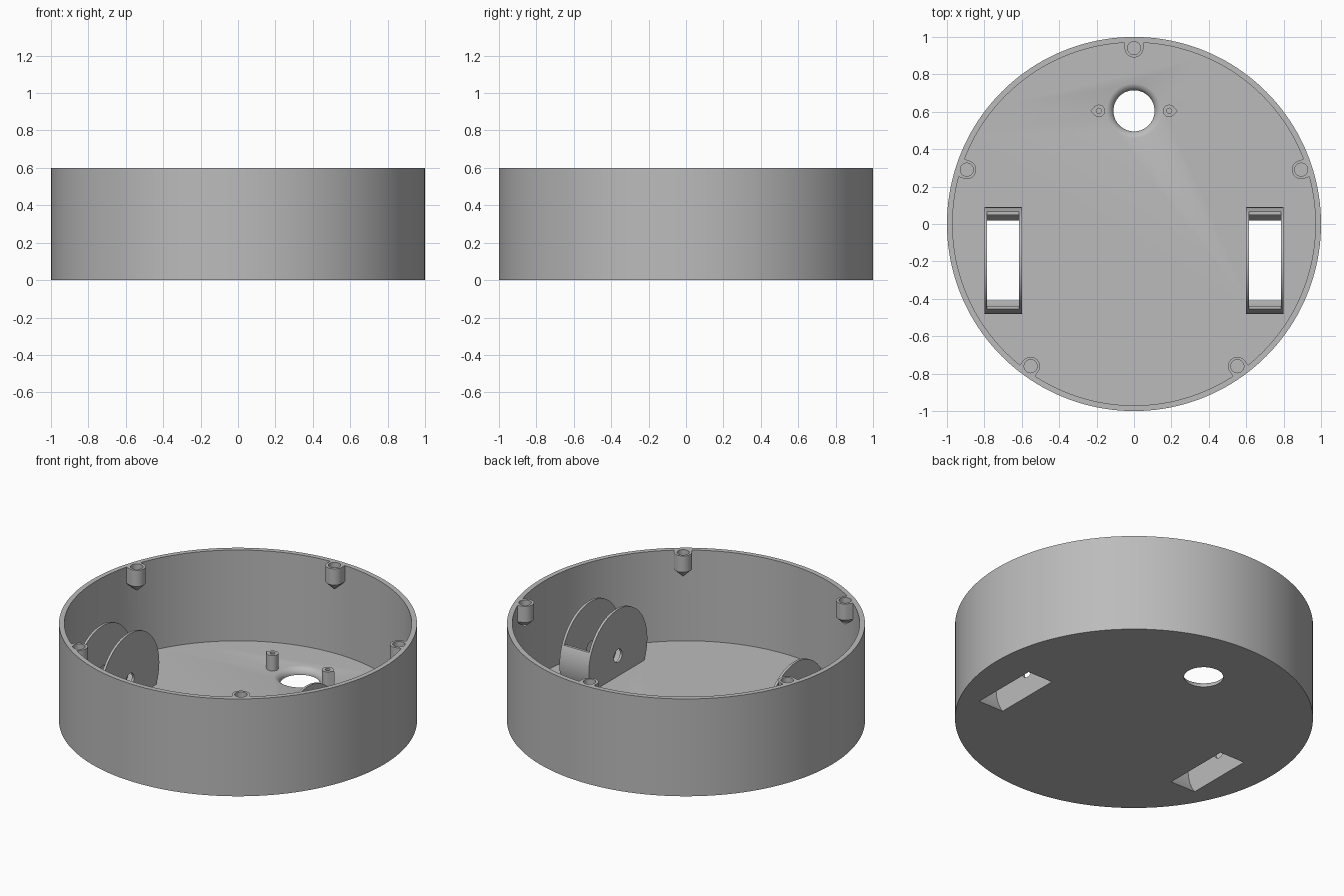
import bpy, bmesh, math
from mathutils import Matrix, Vector

if "Cube" in bpy.data.objects:
    bpy.data.objects.remove(bpy.data.objects["Cube"])

grey = bpy.data.materials.new("light_grey")
grey.diffuse_color = (0.5, 0.5, 0.5, 1)
grey.use_nodes = True
grey.node_tree.nodes["Principled BSDF"].inputs["Base Color"].default_value = grey.diffuse_color

FLOOR, TOP = 0.04, 0.6
AXLE_Y, AXLE_Z, WHEEL_R = -0.195, 0.165, 0.285


def make(name, bm):
    bmesh.ops.recalc_face_normals(bm, faces=bm.faces)
    me = bpy.data.meshes.new(name)
    bm.to_mesh(me)
    bm.free()
    me.materials.append(grey)
    ob = bpy.data.objects.new(name, me)
    bpy.context.collection.objects.link(ob)
    return ob


def prism(name, rings, apex=None):
    """Join stacked rings of points into a closed solid, optionally ending in a tip."""
    bm = bmesh.new()
    loops = [[bm.verts.new(p) for p in ring] for ring in rings]
    n = len(loops[0])
    for a, b in zip(loops, loops[1:]):
        for i in range(n):
            bm.faces.new((a[i], a[(i + 1) % n], b[(i + 1) % n], b[i]))
    bm.faces.new(loops[0])
    if apex:
        tip = bm.verts.new(apex)
        for i in range(n):
            bm.faces.new((loops[-1][i], loops[-1][(i + 1) % n], tip))
    else:
        bm.faces.new(loops[-1])
    return make(name, bm)


def arc(r, a0, a1, n):
    return [(r * math.cos(a0 + (a1 - a0) * i / n), r * math.sin(a0 + (a1 - a0) * i / n))
            for i in range(n + 1)]


def z_rings(name, stack, cx=0, cy=0, n=48):
    """Turned solid about a vertical axis from (radius, height) pairs."""
    return prism(name, [[(cx + x, cy + y, z) for x, y in arc(r, 0, math.tau, n)[:-1]]
                        for r, z in stack])


def x_prism(name, outline, x0, x1):
    return prism(name, [[(x, y + AXLE_Y, z + AXLE_Z) for y, z in outline] for x in (x0, x1)])


def boolean(ob, other, op):
    mod = ob.modifiers.new(op, 'BOOLEAN')
    mod.operation, mod.solver, mod.object = op, 'EXACT', other
    bpy.context.view_layer.objects.active = ob
    bpy.ops.object.modifier_apply(modifier=mod.name)
    bpy.data.objects.remove(other)


# Round shell with floor
shell = z_rings("shell", [(1, 0), (1, TOP)], n=160)
boolean(shell, z_rings("cavity", [(0.97, FLOOR), (0.97, TOP + 0.1)], n=160), 'DIFFERENCE')

# Five screw bosses on the inner wall, each with a pointed underside and a blind hole
for k in range(5):
    turn = Matrix.Rotation(k * math.tau / 5, 3, 'Z')
    outline = [(x, y + 0.94) for x, y in arc(0.05, math.pi, math.tau, 20)]
    outline += [(0.05, 0.984), (-0.05, 0.984)]
    rings = [[turn @ Vector((x, y, z)) for x, y in outline] for z in (TOP, 0.5)]
    boolean(shell, prism("boss", rings, turn @ Vector((0, 0.94, 0.45))), 'UNION')
    c = turn @ Vector((0, 0.94, 0))
    boolean(shell, z_rings("screw_hole", [(0.035, 0.51), (0.035, 0.7)], c.x, c.y, 32), 'DIFFERENCE')

# Round floor opening with a rolled upper edge
roll = [(0.11, -0.05)] + [(0.155 - 0.045 * math.cos(t), 0.001 + 0.04 * math.sin(t))
                          for t in (i * math.pi / 16 for i in range(9))]
boolean(shell, z_rings("floor_hole", roll + [(0.155, 0.1)], 0, 0.605, 64), 'DIFFERENCE')

# Wheel housings: two disc cheeks joined by a low curved cover, open at top and bottom
low = math.asin((FLOOR - AXLE_Z) / WHEEL_R)
mid = math.asin((0.28 - AXLE_Z) / WHEEL_R)
cheek = arc(WHEEL_R, low, math.pi - low, 72)
cover = arc(WHEEL_R, low, mid, 16) + arc(WHEEL_R, math.pi - mid, math.pi - low, 16)
well = arc(0.27, 0, math.tau, 96)[:-1]
axle = arc(0.04, 0, math.tau, 32)[:-1]
housings = []
for side, s in (("left", -1), ("right", 1)):
    boolean(shell, x_prism("slot", well, s * 0.615, s * 0.785), 'DIFFERENCE')
    housing = x_prism(side + "_wheel_housing", cover, s * 0.605, s * 0.795)
    for a, b in ((0.6, 0.615), (0.785, 0.8)):
        boolean(housing, x_prism("cheek", cheek, s * a, s * b), 'UNION')
    boolean(housing, x_prism("well", well, s * 0.615, s * 0.785), 'DIFFERENCE')
    boolean(housing, x_prism("axle_hole", axle, s * 0.55, s * 0.85), 'DIFFERENCE')
    housings.append(housing)

# Teardrop mounting posts either side of the floor opening
posts = []
for side, s in (("left", -1), ("right", 1)):
    drop = arc(0.033, math.radians(50), math.radians(310), 24) + [(0.045, 0)]
    post = prism(side + "_mounting_post",
                 [[(s * (0.188 + x), 0.605 + y, z) for x, y in drop] for z in (0.02, 0.135)])
    boolean(post, z_rings("pilot_hole", [(0.014, 0.06), (0.014, 0.2)], s * 0.188, 0.605, 20),
            'DIFFERENCE')
    posts.append(post)

# Smooth curved walls, keep edges sharp
for ob in [shell] + housings + posts:
    bpy.ops.object.select_all(action='DESELECT')
    ob.select_set(True)
    bpy.context.view_layer.objects.active = ob
    bpy.ops.object.shade_smooth_by_angle(angle=math.radians(30))
